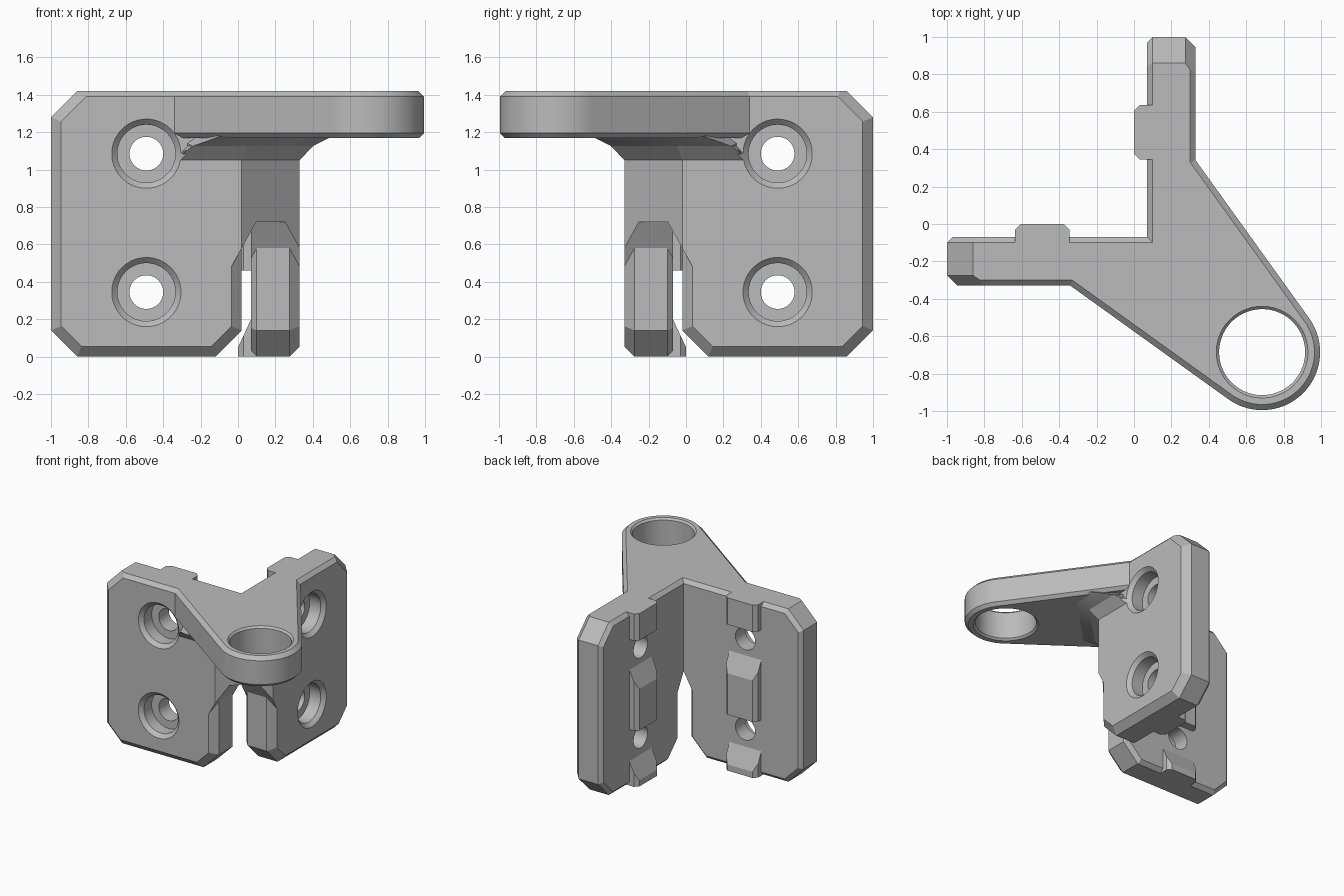
import bpy, bmesh, math
from mathutils import Vector, Matrix

cube = bpy.data.objects.get("Cube")
if cube:
    bpy.data.objects.remove(cube, do_unlink=True)

FRONT, BACK, TOP, SLOT = -0.33, -0.07, 1.42, 0.02


def hull(name, points):
    """Convex solid around points."""
    bm = bmesh.new()
    for p in points:
        bm.verts.new(p)
    bmesh.ops.remove_doubles(bm, verts=bm.verts, dist=1e-5)
    res = bmesh.ops.convex_hull(bm, input=bm.verts)
    junk = {g for g in res["geom_interior"] if isinstance(g, bmesh.types.BMVert)}
    bmesh.ops.delete(bm, geom=list(junk), context="VERTS")
    bmesh.ops.dissolve_limit(bm, angle_limit=0.002, verts=bm.verts, edges=bm.edges)
    return finish(name, bm)


def finish(name, bm):
    bmesh.ops.recalc_face_normals(bm, faces=bm.faces)
    mesh = bpy.data.meshes.new(name)
    bm.to_mesh(mesh)
    bm.free()
    obj = bpy.data.objects.new(name, mesh)
    bpy.context.collection.objects.link(obj)
    return obj


def block(name, xs, ys, zs, planes):
    """Box trimmed by planes given as (point, outward normal)."""
    bm = bmesh.new()
    bmesh.ops.create_cube(bm, size=1)
    for v in bm.verts:
        v.co = [r[0] if c < 0 else r[1] for c, r in zip(v.co, (xs, ys, zs))]
    for co, no in planes:
        res = bmesh.ops.bisect_plane(bm, geom=bm.verts[:] + bm.edges[:] + bm.faces[:], dist=1e-6,
                                     plane_co=co, plane_no=Vector(no).normalized(), clear_outer=True)
        edges = [g for g in res["geom_cut"] if isinstance(g, bmesh.types.BMEdge) and g.is_boundary]
        if edges:
            bmesh.ops.contextual_create(bm, geom=edges)
    return finish(name, bm)


def edge_chamfers(point, side, front_w, back_w):
    """Planes for one plate edge: the edge itself plus its front and back chamfers."""
    p, s = Vector(point), Vector(side).normalized()
    f, b = p - s * front_w, p - s * back_w
    f.y, b.y = FRONT, BACK
    return [(p, s), (f, s + Vector((0, -1, 0))), (b, s + Vector((0, 1, 0)))]


def disc(x, y, z, r, upright, n=64):
    angles = [2 * math.pi * (i + 0.5) / n for i in range(n)]
    if upright:
        return [(x + r * math.cos(a), y + r * math.sin(a), z) for a in angles]
    return [(x + r * math.cos(a), y, z + r * math.sin(a)) for a in angles]


# One half of the bracket, up to the diagonal symmetry plane
top_edge = edge_chamfers((0, 0, TOP), (0, 0, 1), 0.03, 0.03)
seam = [((0, 0, 0), (1, 1, 0))]
corner = seam + [((0.175, -0.175, 0), (1, -1, 0))]
plate_planes = list(top_edge)
for point, side in [((-1, 0, 0), (-1, 0, 0)), ((0, 0, 0), (0, 0, -1)), ((-1, 0, 1.28), (-1, 0, 1)),
                    ((-1, 0, 0.14), (-1, 0, -1)), ((SLOT, 0, 0.14), (1, 0, -1)), ((SLOT, 0, 0), (1, 0, 0))]:
    plate_planes += edge_chamfers(point, side, 0.055, 0.03)
plate = block("plate", (-1, SLOT), (FRONT, BACK), (0, TOP), plate_planes)

# Corner web above the slot, with a sloped roof
y_span = (FRONT, BACK)
adds = [
    block("slot_shoulder", (-0.1, 0.2), y_span, (0.2, TOP),
          top_edge + corner + [((SLOT, 0, 0.58), (1.8, 0, -1))]),
    block("corner_web", (-0.1, 0.2), y_span, (0.72, TOP), top_edge + corner),
]

# Locating ribs behind the screw holes
rib_sides = [((-0.605, 0, 0), (-1, 1, 0)), ((-0.375, 0, 0), (1, 1, 0))]
for z0, z1, sloped in [(0, 0.35, 0.2), (0.46, 1.1, 0.95), (1.2, TOP, None)]:
    slope = [((0, BACK, sloped), (0, 0.15, 0.07))] if sloped else []
    adds.append(block("rib", (-0.635, -0.345), (-0.13, 0), (z0, z1), rib_sides + slope))

# Arm with rounded end
eye = Vector((0.685, -0.685))
root = Vector((-0.34, FRONT))
R = 0.31
lean = math.atan2(*(eye - root).yx) - math.asin(R / (eye - root).length)


def arm_outline(inset, z, n=20):
    a0 = lean - math.pi / 2
    pts = [(root.x, -0.15, z), (0.15, -0.15, z), (root.x, root.y + inset / math.cos(lean), z)]
    for i in range(n + 1):
        a = a0 + (-math.pi / 4 - a0) * i / n
        pts.append((eye.x + (R - inset) * math.cos(a), eye.y + (R - inset) * math.sin(a), z))
    return pts


adds.append(hull("arm", arm_outline(0.025, 1.17) + arm_outline(0, 1.195)
                 + arm_outline(0, 1.39) + arm_outline(0.03, TOP)))


# Flared gusset under the arm
def gusset_outline(d, z):
    k = 0.175 + 0.707 * d
    return [(root.x, -0.15, z), (0.15, -0.15, z), (root.x - d / math.tan(lean), FRONT - d, z),
            (SLOT + 0.414 * d, FRONT - d, z), (k, -k, z)]


layers = [(0, 1.05), (0.07, 1.125), (0.18, 1.18)]
for low, high in zip(layers, layers[1:]):
    adds.append(hull("gusset", gusset_outline(*low) + gusset_outline(*high)))

# Screw holes with counterbores, and the arm eye
cuts = []
for z in (0.345, 1.085):
    for r0, y0, r1, y1 in [(0.09, -0.5, 0.09, 0.2), (0.155, -0.5, 0.155, -0.2),
                           (0.215, FRONT - 0.03, 0.155, FRONT + 0.03)]:
        cuts.append(hull("screw_cutter", disc(-0.49, y0, z, r0, False) + disc(-0.49, y1, z, r1, False)))
for r0, z0, r1, z1 in [(0.23, 1, 0.23, 1.6), (0.265, 1.15, 0.23, 1.185), (0.23, 1.405, 0.265, 1.44)]:
    cuts.append(hull("eye_cutter", disc(*eye, z0, r0, True) + disc(*eye, z1, r1, True)))

# Combine the half
for parts, mode in ((adds, "UNION"), (cuts, "DIFFERENCE")):
    for part in parts:
        part.hide_render = True
        mod = plate.modifiers.new(part.name, "BOOLEAN")
        mod.operation, mod.solver, mod.object = mode, "EXACT", part
deps = bpy.context.evaluated_depsgraph_get()
half = bpy.data.meshes.new_from_object(plate.evaluated_get(deps))
for obj in adds + cuts + [plate]:
    bpy.data.objects.remove(obj, do_unlink=True)

# Mirror across the diagonal and weld the seam
bm = bmesh.new()
bm.from_mesh(half)
inner = [f for f in bm.faces if all(abs(v.co.x + v.co.y) < 1e-4 for v in f.verts)]
bmesh.ops.delete(bm, geom=inner, context="FACES")
copy = bmesh.ops.duplicate(bm, geom=bm.verts[:] + bm.edges[:] + bm.faces[:])["geom"]
flip = Matrix(((0, -1, 0), (-1, 0, 0), (0, 0, 1)))
for v in (g for g in copy if isinstance(g, bmesh.types.BMVert)):
    v.co = flip @ v.co
bmesh.ops.remove_doubles(bm, verts=bm.verts, dist=2e-4)
bracket = finish("corner_bracket", bm)

# Single grey material
grey = bpy.data.materials.new("plain_grey")
grey.use_nodes = True
grey.diffuse_color = (0.5, 0.5, 0.5, 1)
grey.node_tree.nodes["Principled BSDF"].inputs["Base Color"].default_value = grey.diffuse_color
bracket.data.materials.clear()
bracket.data.materials.append(grey)

bpy.ops.object.select_all(action="DESELECT")
bracket.select_set(True)
bpy.context.view_layer.objects.active = bracket
bpy.ops.object.shade_smooth_by_angle(angle=math.radians(20))
